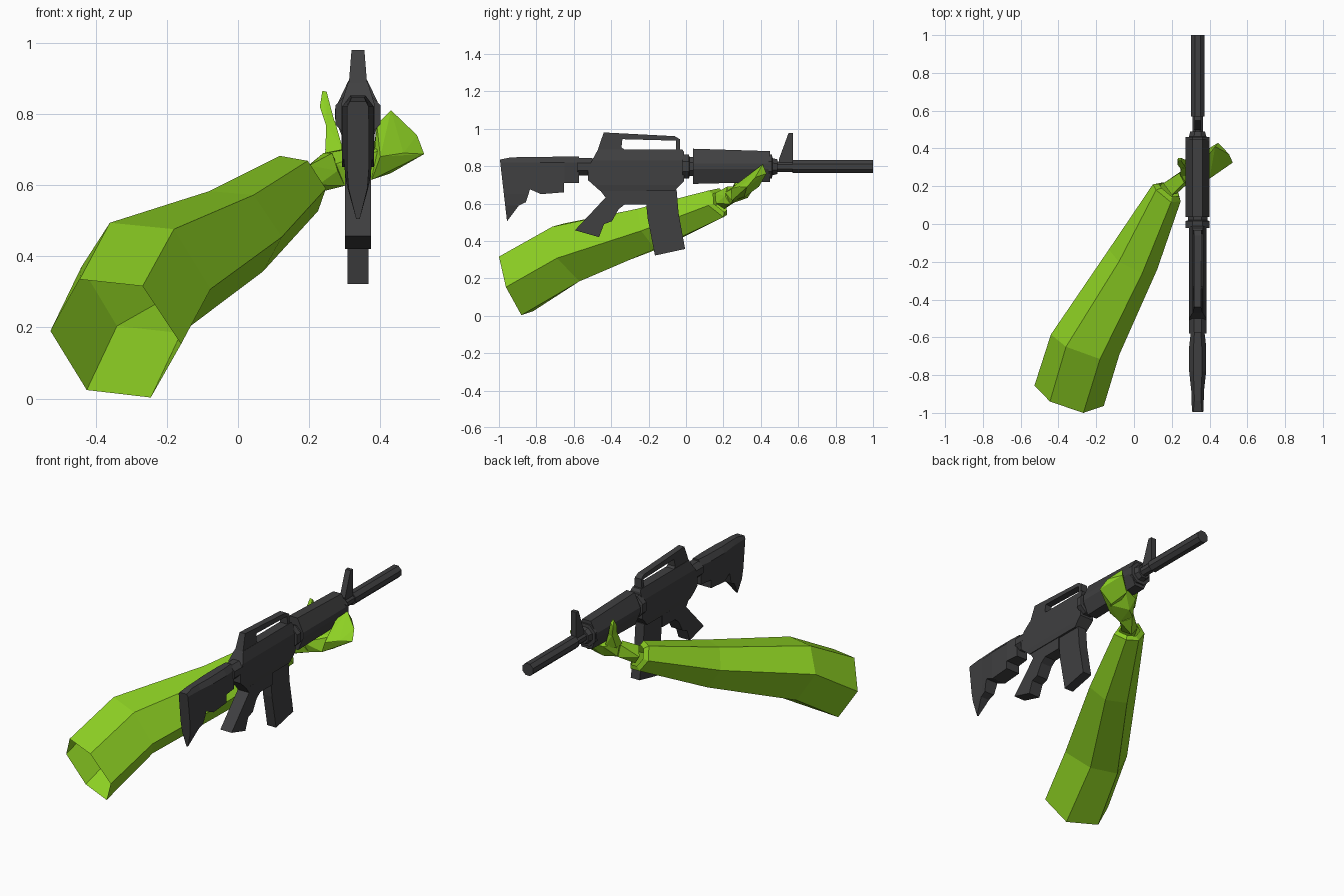
import bpy, bmesh, math
from mathutils import Vector

GX = 0.337   # centre plane of the rifle
BZ = 0.797   # bore height


def material(name, rgb):
    m = bpy.data.materials.new(name)
    m.diffuse_color = (*rgb, 1)
    return m


GREEN = material("lime green", (0.27, 0.64, 0.017))
DARK = material("gunmetal", (0.05, 0.05, 0.052))


def finish(name, bm, mat):
    bmesh.ops.recalc_face_normals(bm, faces=bm.faces[:])
    me = bpy.data.meshes.new(name)
    bm.to_mesh(me)
    bm.free()
    me.materials.append(mat)
    ob = bpy.data.objects.new(name, me)
    bpy.context.collection.objects.link(ob)
    return ob


def plate(name, profile, width, zcuts=(), ycuts=()):
    """Side profile (y, z) made solid across x; width(y, z) is the half width."""
    bm = bmesh.new()
    face = bm.faces.new([bm.verts.new((-1, y, z)) for y, z in profile])
    ext = bmesh.ops.extrude_face_region(bm, geom=[face], use_keep_orig=True)
    for v in ext["geom"]:
        if isinstance(v, bmesh.types.BMVert):
            v.co.x = 1
    cuts = [((0, 0, z), (0, 0, 1)) for z in zcuts] + [((0, y, 0), (0, 1, 0)) for y in ycuts]
    for co, no in cuts:
        bmesh.ops.bisect_plane(bm, geom=bm.verts[:] + bm.edges[:] + bm.faces[:],
                               plane_co=co, plane_no=no)
    for v in bm.verts:
        v.co.x = GX + v.co.x * width(v.co.y, v.co.z)
    # split the bent side faces cleanly
    bmesh.ops.triangulate(bm, faces=[f for f in bm.faces if len(f.verts) > 4])
    return finish(name, bm, DARK)


def loft(name, rings, mat, caps=True):
    bm = bmesh.new()
    rows = [[bm.verts.new(p) for p in r] for r in rings]
    n = len(rows[0])
    for a, b in zip(rows, rows[1:]):
        for i in range(n):
            j = (i + 1) % n
            bm.faces.new((a[i], a[j], b[j], b[i]))
    if caps:
        bm.faces.new(rows[0])
        bm.faces.new(rows[-1])
    return finish(name, bm, mat)


def rod(name, stations, sides=8):
    """Turned part along y from (y, radius) stations."""
    angles = [math.tau * (i + 0.5) / sides for i in range(sides)]
    return loft(name, [[(GX + r * math.cos(a), y, BZ + r * math.sin(a)) for a in angles]
                       for y, r in stations], DARK)


def hull(name, points, mat):
    bm = bmesh.new()
    for p in points:
        bm.verts.new(p)
    res = bmesh.ops.convex_hull(bm, input=bm.verts[:])
    bmesh.ops.delete(bm, geom=[v for v in bm.verts if not v.link_faces], context='VERTS')
    bmesh.ops.dissolve_limit(bm, angle_limit=0.05, verts=bm.verts[:], edges=bm.edges[:])
    return finish(name, bm, mat)


def ramp(t, keys):
    for (a, u), (b, v) in zip(keys, keys[1:]):
        if t <= b:
            return u + (v - u) * max(0, (t - a) / (b - a))
    return keys[-1][1]


# Sleeve: open hexagonal tube, with a rim closing in on the wrist
cuff = [(0.10, 0.21, 0.61), (0.15, 0.22, 0.54), (0.225, 0.2, 0.527),
        (0.247, 0.12, 0.59), (0.196, 0.115, 0.668), (0.117, 0.18, 0.682)]
mid = sum((Vector(p) for p in cuff), Vector()) / 6
rim = [Vector(p).lerp(mid, 0.3) + Vector((0.012, 0.012, 0.005)) for p in cuff]
loft("sleeve", [
    [(-0.527, -0.855, 0.19), (-0.425, -0.818, 0.024), (-0.245, -0.88, 0.003),
     (-0.16, -0.963, 0.153), (-0.268, -1.0, 0.316), (-0.445, -0.94, 0.335)],
    [(-0.44, -0.585, 0.37), (-0.34, -0.55, 0.204), (-0.16, -0.57, 0.184),
     (-0.077, -0.69, 0.308), (-0.18, -0.715, 0.476), (-0.36, -0.65, 0.494)],
    [(-0.133, -0.135, 0.484), (-0.054, -0.125, 0.366), (0.07, -0.165, 0.357),
     (0.123, -0.24, 0.454), (0.044, -0.26, 0.572), (-0.08, -0.2, 0.583)],
    cuff, rim], GREEN, caps=False)

# Hand: wrist, palm under the handguard, fingers wrapping up, thumb
hull("wrist", [(0.155, 0.215, 0.62), (0.19, 0.205, 0.57), (0.225, 0.16, 0.60),
               (0.2, 0.155, 0.655), (0.24, 0.27, 0.69), (0.25, 0.28, 0.62),
               (0.30, 0.235, 0.598), (0.28, 0.21, 0.64), (0.265, 0.22, 0.69)], GREEN)
hull("palm", [(0.245, 0.27, 0.70), (0.25, 0.285, 0.625), (0.30, 0.235, 0.598),
              (0.275, 0.21, 0.66), (0.376, 0.25, 0.615), (0.427, 0.30, 0.632),
              (0.41, 0.29, 0.70), (0.39, 0.385, 0.72), (0.29, 0.36, 0.70),
              (0.31, 0.33, 0.63)], GREEN)
hull("fingers", [(0.376, 0.245, 0.615), (0.427, 0.31, 0.632), (0.38, 0.39, 0.69),
                 (0.40, 0.24, 0.68), (0.41, 0.29, 0.71), (0.39, 0.36, 0.77),
                 (0.43, 0.41, 0.81), (0.445, 0.43, 0.76), (0.503, 0.37, 0.74),
                 (0.523, 0.325, 0.687), (0.465, 0.285, 0.69)], GREEN)
hull("thumb_base", [(0.245, 0.25, 0.69), (0.245, 0.30, 0.68), (0.295, 0.26, 0.70),
                    (0.295, 0.34, 0.69), (0.248, 0.29, 0.77), (0.25, 0.335, 0.77),
                    (0.272, 0.30, 0.78), (0.272, 0.34, 0.77)], GREEN)
hull("thumb_tip", [(0.248, 0.29, 0.765), (0.25, 0.335, 0.765), (0.272, 0.30, 0.775),
                   (0.272, 0.34, 0.77), (0.23, 0.315, 0.82), (0.232, 0.35, 0.83),
                   (0.256, 0.325, 0.825), (0.25, 0.35, 0.85), (0.237, 0.335, 0.865),
                   (0.249, 0.335, 0.862)], GREEN)

# Shoulder stock, fuller in the middle and thin towards the toe
plate("stock", [(-0.995, 0.835), (-0.935, 0.847), (-0.572, 0.852), (-0.572, 0.709),
                (-0.652, 0.709), (-0.652, 0.66), (-0.775, 0.65), (-0.834, 0.676),
                (-0.856, 0.607), (-0.893, 0.59), (-0.957, 0.505)],
      lambda y, z: ramp(y, [(-1, 0.03), (-0.88, 0.034), (-0.78, 0.045), (-0.65, 0.045), (-0.57, 0.036)])
      * ramp(z, [(0.5, 0.12), (0.59, 0.85), (0.65, 1), (0.82, 1), (0.853, 0.45)]),
      zcuts=(0.59, 0.65, 0.82), ycuts=(-0.88, -0.78, -0.65))
rod("buffer_tube", [(-0.58, 0.05), (-0.50, 0.05)])

# Receiver with carrying handle
plate("receiver", [(-0.524, 0.79), (-0.47, 0.89), (-0.02, 0.89), (-0.01, 0.875),
                   (-0.01, 0.72), (-0.06, 0.668), (-0.46, 0.668), (-0.524, 0.725)],
      lambda y, z: ramp(z, [(0.66, 0.04), (0.70, 0.046), (0.83, 0.046), (0.89, 0.027)]),
      zcuts=(0.70, 0.83))
plate("carry_handle", [(-0.472, 0.885), (-0.44, 0.98), (-0.06, 0.96), (-0.032, 0.943),
                       (-0.032, 0.885), (-0.053, 0.885), (-0.053, 0.936),
                       (-0.34, 0.944), (-0.345, 0.90), (-0.325, 0.885)],
      lambda y, z: ramp(z, [(0.88, 0.026), (0.98, 0.018)]))

# Pistol grip, trigger block and magazine
plate("grip", [(-0.46, 0.672), (-0.43, 0.632), (-0.594, 0.457), (-0.465, 0.42),
               (-0.438, 0.49), (-0.396, 0.505), (-0.36, 0.57), (-0.326, 0.596),
               (-0.21, 0.596), (-0.21, 0.672)], lambda y, z: 0.037)
plate("magazine", [(-0.22, 0.672), (-0.05, 0.672), (-0.04, 0.55), (-0.005, 0.357),
                   (-0.166, 0.322), (-0.205, 0.52)], lambda y, z: 0.029)

# Handguard and collars
def guard(y, w, top, bottom):
    half = [(w * 0.42, top), (w, 0.815), (w, 0.785), (w * 0.5, bottom)]
    return [(GX + x, y, z) for x, z in half] + [(GX - x, y, z) for x, z in reversed(half)]


loft("handguard", [guard(0.037, 0.064, 0.893, 0.705), guard(0.45, 0.064, 0.88, 0.715)], DARK)
rod("barrel_nut", [(-0.02, 0.069), (0.015, 0.069), (0.02, 0.055), (0.05, 0.055)])
rod("handguard_cap", [(0.44, 0.069), (0.46, 0.069), (0.462, 0.05), (0.49, 0.042)])

# Barrel, muzzle sleeve and front sight
rod("barrel", [(0.47, 0.03), (0.58, 0.03)])
rod("muzzle_sleeve", [(0.57, 0.038), (1.0, 0.038)])
plate("front_sight", [(0.497, 0.81), (0.497, 0.837), (0.548, 0.976), (0.572, 0.976), (0.572, 0.81)],
      lambda y, z: 0.017)
